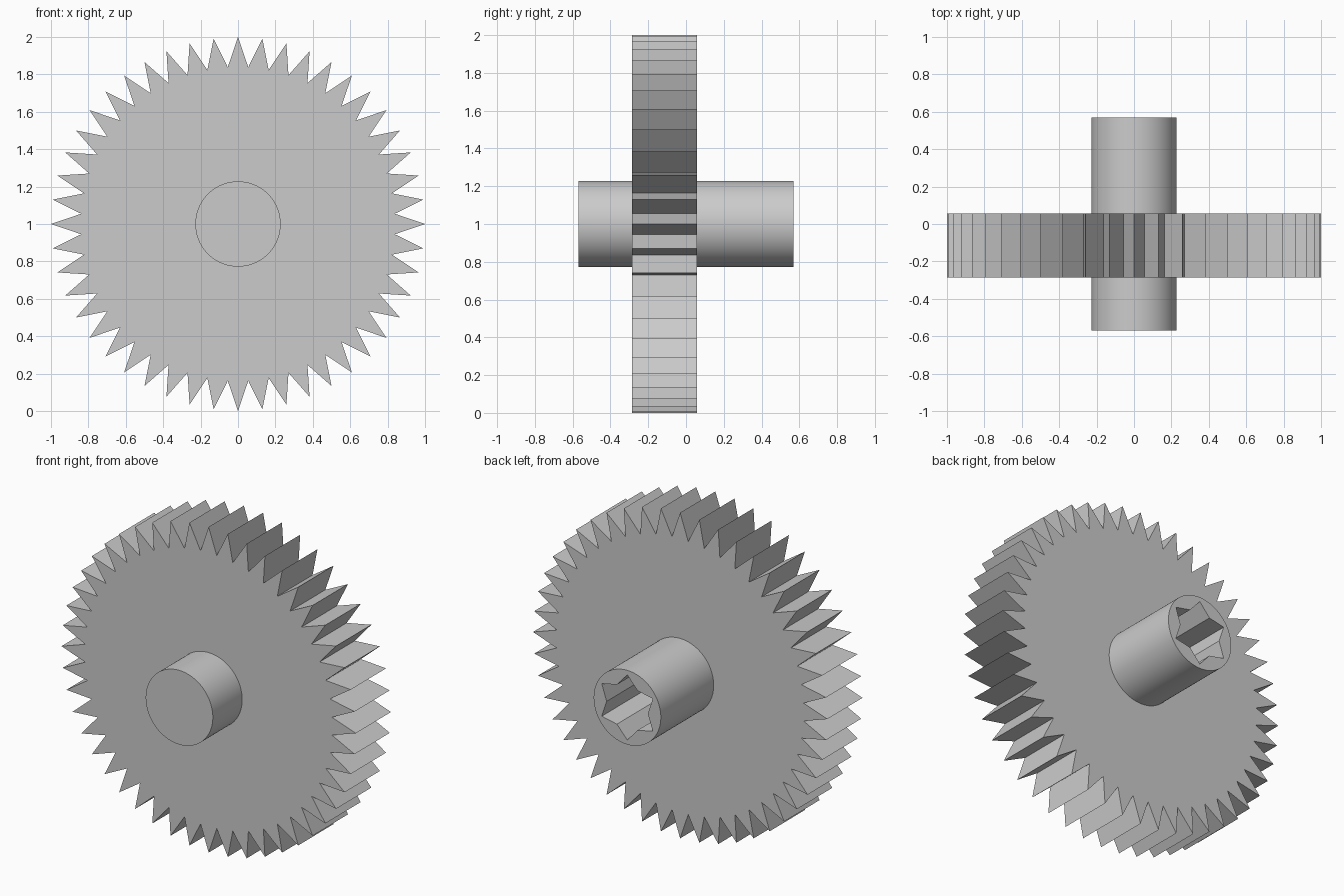
import bpy, bmesh
from math import sin, cos, pi

cube = bpy.data.objects.get("Cube")
if cube:
    bpy.data.objects.remove(cube)

CENTRE_Z = 1.0

grey = bpy.data.materials.new("plain_grey")
grey.use_nodes = True
colour = (0.6, 0.6, 0.6, 1)
grey.diffuse_color = colour
grey.node_tree.nodes["Principled BSDF"].inputs["Base Color"].default_value = colour


def ring(count, radii):
    """Outline starting at the top, cycling through the given radii."""
    return [(radii[i % len(radii)] * sin(2 * pi * i / count),
             radii[i % len(radii)] * cos(2 * pi * i / count)) for i in range(count)]


def prism(name, outline, y0, y1):
    """Extrude an outline in the xz plane from y0 to y1."""
    bm = bmesh.new()
    face = bm.faces.new([bm.verts.new((x, y0, z + CENTRE_Z)) for x, z in outline])
    out = bmesh.ops.extrude_face_region(bm, geom=[face])
    moved = [v for v in out["geom"] if isinstance(v, bmesh.types.BMVert)]
    bmesh.ops.translate(bm, verts=moved, vec=(0, y1 - y0, 0))
    bmesh.ops.recalc_face_normals(bm, faces=bm.faces)
    mesh = bpy.data.meshes.new(name)
    bm.to_mesh(mesh)
    bm.free()
    mesh.materials.append(grey)
    obj = bpy.data.objects.new(name, mesh)
    bpy.context.collection.objects.link(obj)
    return obj


# Toothed wheel: 48 pointed teeth
prism("gear_wheel", ring(96, (1.0, 0.84)), -0.285, 0.057)

# Round shaft with a six-pointed socket in its back end
shaft = prism("shaft", ring(96, (0.228,)), -0.57, 0.57)
cutter = prism("socket_cutter", ring(12, (0.2, 0.14)), 0.15, 0.7)
cutter.hide_render = True
cutter.hide_viewport = True
cut = shaft.modifiers.new("socket", "BOOLEAN")
cut.operation = "DIFFERENCE"
cut.solver = "EXACT"
cut.object = cutter

# Bake the socket, then smooth the round side only
bpy.context.view_layer.objects.active = shaft
shaft.select_set(True)
bpy.ops.object.modifier_apply(modifier=cut.name)
bpy.ops.object.shade_smooth_by_angle(angle=pi / 6)
bpy.data.objects.remove(cutter)
